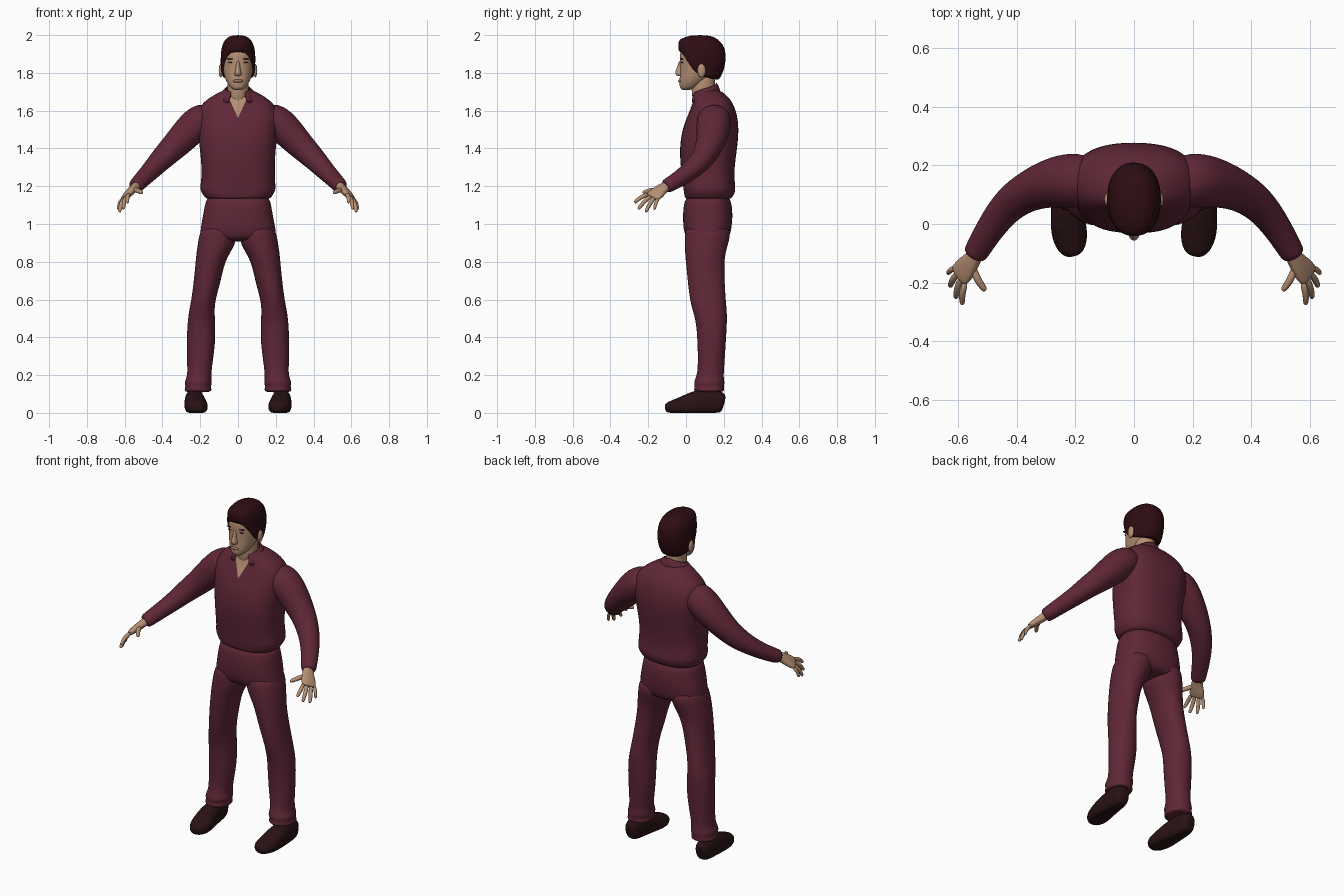
import bpy, bmesh, math
from mathutils import Vector

if "Cube" in bpy.data.objects:
    bpy.data.objects.remove(bpy.data.objects["Cube"], do_unlink=True)


def material(name, r, g, b):
    m = bpy.data.materials.new(name)
    m.use_nodes = True
    m.diffuse_color = (r, g, b, 1)
    bsdf = next(n for n in m.node_tree.nodes if n.type == 'BSDF_PRINCIPLED')
    bsdf.inputs["Base Color"].default_value = (r, g, b, 1)
    return m


CLOTH = material("maroon cloth", 0.115, 0.02, 0.037)
SKIN = material("skin", 0.47, 0.28, 0.175)
LIP = material("lip", 0.33, 0.16, 0.11)
HAIR = material("dark hair", 0.026, 0.004, 0.006)
LEATHER = material("shoe leather", 0.022, 0.006, 0.007)


def finish(name, bm, mat, mirror=False, levels=2):
    """Turn a bmesh into a smooth object with its modifiers."""
    bmesh.ops.recalc_face_normals(bm, faces=bm.faces)
    for f in bm.faces:
        f.smooth = True
    mesh = bpy.data.meshes.new(name)
    bm.to_mesh(mesh)
    bm.free()
    mesh.materials.append(mat)
    ob = bpy.data.objects.new(name, mesh)
    bpy.context.collection.objects.link(ob)
    if mirror:
        ob.modifiers.new("Mirror", 'MIRROR').use_mirror_merge = False
    if levels:
        sub = ob.modifiers.new("Subdivision", 'SUBSURF')
        sub.levels = sub.render_levels = levels
    return ob


def loft(name, rings, mat, mirror=False, follow=False, width=None, n=2.0,
         fold=0.0, seg=20, warp=None, levels=2):
    """Skin oval rings (x, y, z, radius u, radius v), level or across the path."""
    bm = bmesh.new()
    centres = [Vector(r[:3]) for r in rings]
    loops = []
    for i, (c, r) in enumerate(zip(centres, rings)):
        u, v = Vector((1, 0, 0)), Vector((0, 1, 0))
        if follow:
            t = (centres[min(i + 1, len(rings) - 1)] - centres[max(i - 1, 0)]).normalized()
            u = width - t * width.dot(t) if width else t.cross(Vector((0, 0, 1)))
            u.normalize()
            v = u.cross(t)
        loop = []
        for k in range(seg):
            a = math.tau * k / seg
            ca, sa = math.cos(a), math.sin(a)
            g = 1 + fold * (math.sin(3 * a + 2.1 * i) + 0.6 * math.sin(7 * a - 1.7 * i))
            p = c + u * (r[3] * g * math.copysign(abs(ca) ** (2 / n), ca)) \
                  + v * (r[4] * g * math.copysign(abs(sa) ** (2 / n), sa))
            loop.append(bm.verts.new(warp(p) if warp else p))
        loops.append(loop)
    for lo, hi in zip(loops, loops[1:]):
        for k in range(seg):
            j = (k + 1) % seg
            bm.faces.new((lo[k], lo[j], hi[j], hi[k]))
    bm.faces.new(loops[0])
    bm.faces.new(loops[-1])
    return finish(name, bm, mat, mirror, levels)


def stack(rows, x=0.0):
    """Level rings from rows of (z, half width, front y, back y)."""
    return [(x, (f + b) / 2, z, w, (b - f) / 2) for z, w, f, b in rows]


def blob(name, centre, size, mat, mirror=False):
    bm = bmesh.new()
    bmesh.ops.create_uvsphere(bm, u_segments=16, v_segments=10, radius=1)
    for v in bm.verts:
        v.co = Vector(centre) + Vector(a * b for a, b in zip(v.co, size))
    return finish(name, bm, mat, mirror, 0)


# Shirt: body, sleeves, collar
shirt = loft("shirt_body", stack([
    (1.125, .165, 0, .23), (1.145, .18, -.01, .25), (1.18, .205, -.015, .265),
    (1.22, .198, -.018, .26), (1.30, .195, -.03, .257), (1.40, .203, -.037, .272),
    (1.50, .215, -.022, .283), (1.58, .22, .01, .272), (1.64, .195, .035, .25),
    (1.685, .125, .05, .215), (1.715, .07, .055, .17)]), CLOTH, n=2.5, fold=.009)
loft("sleeves", [
    (.13, .15, 1.575, .08, .08), (.21, .15, 1.545, .098, .092), (.285, .14, 1.465, .085, .083),
    (.355, .115, 1.393, .07, .07), (.405, .085, 1.343, .064, .062), (.45, .04, 1.295, .056, .052),
    (.50, -.03, 1.243, .048, .044), (.535, -.09, 1.207, .043, .04),
    (.547, -.112, 1.195, .04, .036)], CLOTH, mirror=True, follow=True, fold=.018)

bm = bmesh.new()
pairs = []
for k in range(25):
    a = math.radians(-150 + 12.5 * k)
    t = abs(a) / math.radians(150)
    s, c = math.sin(a), math.cos(a)
    pairs.append([bm.verts.new(p) for p in (
        (.068 * s, .10 + .062 * c, 1.748 - .05 * t),
        (.082 * s, .10 + .072 * c, 1.738 - .053 * t),
        (.104 * s, .10 + .084 * c, 1.70 - .06 * t))])
for p, q in zip(pairs, pairs[1:]):
    for i in (0, 1):
        bm.faces.new((p[i], q[i], q[i + 1], p[i + 1]))
collar = finish("collar", bm, CLOTH, levels=1)
collar.modifiers.new("Thickness", 'SOLIDIFY').thickness = .008

# Open neckline, laid on the front of the shirt
bm = bmesh.new()
rows = []
for i in range(9):
    z = 1.565 + .0135 * i
    half = .002 + .45 * (z - 1.565)
    rows.append([bm.verts.new((half * k / 4, -.2, z)) for k in range(-4, 5)])
for lo, hi in zip(rows, rows[1:]):
    for k in range(8):
        bm.faces.new((lo[k], lo[k + 1], hi[k + 1], hi[k]))
neckline = finish("neckline", bm, SKIN, levels=0)
wrap = neckline.modifiers.new("Lay on shirt", 'SHRINKWRAP')
wrap.target = shirt
wrap.wrap_method = 'PROJECT'
wrap.use_project_y = True
wrap.use_positive_direction = True
wrap.use_negative_direction = False
wrap.wrap_mode = 'OUTSIDE_SURFACE'
wrap.offset = .004

# Trousers
loft("trouser_hips", stack([
    (1.16, .16, .01, .225), (1.11, .176, -.014, .243), (1.05, .186, -.018, .248),
    (.99, .198, -.016, .245), (.94, .205, -.008, .235), (.905, .18, .02, .21)]),
    CLOTH, n=2.4, fold=.005)
leg_rows = [
    (1.0, .10, .085, .00, .23), (.94, .107, .10, -.008, .236), (.89, .115, .10, -.008, .222),
    (.84, .134, .088, -.005, .21), (.78, .150, .076, .0, .203), (.69, .165, .072, .008, .205),
    (.60, .183, .064, .02, .212), (.54, .191, .068, .035, .217), (.48, .195, .074, .052, .218),
    (.39, .195, .077, .06, .213), (.29, .20, .071, .062, .206), (.21, .205, .063, .06, .2),
    (.18, .208, .068, .048, .202), (.16, .21, .074, .04, .205), (.14, .211, .067, .047, .2),
    (.122, .212, .074, .04, .204), (.108, .212, .066, .05, .198)]
loft("trouser_legs", [(x, (f + b) / 2, z, w, (b - f) / 2) for z, x, w, f, b in leg_rows],
     CLOTH, mirror=True, n=2.1, fold=.014)


# Shoes with flat soles
def on_ground(p):
    return Vector((p.x, p.y, max(p.z, 0)))


loft("shoes", [
    (.236, .203, .05, .025, .04), (.235, .188, .055, .043, .06), (.232, .12, .06, .05, .072),
    (.228, .04, .05, .057, .066), (.222, -.02, .036, .063, .05), (.215, -.065, .03, .057, .04),
    (.209, -.097, .027, .04, .029), (.206, -.11, .024, .018, .016)],
    LEATHER, mirror=True, follow=True, n=2.3, warp=on_ground)

# Hands: palm, four fingers, thumb
across = Vector((-.52, -.78, .35))
loft("palms", [
    (.525, -.075, 1.215, .026, .024), (.548, -.118, 1.193, .029, .023),
    (.572, -.148, 1.168, .042, .021), (.590, -.17, 1.150, .044, .017),
    (.600, -.182, 1.140, .038, .012)], SKIN, mirror=True, follow=True, width=across, n=2.3)


def finger(name, root, tip, r):
    root, tip = Vector(root), Vector(tip)
    bend = (root + tip) / 2 + Vector((.007, -.003, .007))
    path = [(root, r), (bend, r), (tip.lerp(bend, .2), r * .85), (tip, r * .5)]
    loft(name, [(*p, q, q) for p, q in path], SKIN, mirror=True, follow=True, seg=8)


tips = {"index": (.585, -.274, 1.112), "middle": (.607, -.253, 1.078),
        "ring": (.627, -.213, 1.062), "little": (.634, -.168, 1.075)}
for i, (label, tip) in enumerate(tips.items()):
    root = Vector((.592, -.172, 1.148)) + across * (.033 - .022 * i)
    finger(label + "_fingers", root, tip, .0125 if i < 3 else .0105)
finger("thumbs", (.552, -.140, 1.180), (.506, -.228, 1.165), .0145)

# Neck and head
loft("neck", stack([(1.60, .05, .06, .15), (1.65, .056, .036, .16), (1.70, .056, .028, .155),
                    (1.75, .056, .03, .155), (1.80, .056, .04, .15)]), SKIN)
loft("head", stack([
    (1.708, .022, -.022, .02), (1.722, .042, -.034, .06), (1.75, .06, -.036, .10),
    (1.78, .073, -.034, .14), (1.82, .082, -.032, .175), (1.86, .086, -.034, .19),
    (1.90, .086, -.036, .195), (1.94, .078, -.022, .185), (1.975, .05, .01, .15)]),
    SKIN, n=2.15)
blob("ears", (.091, .082, 1.812), (.011, .022, .036), SKIN, mirror=True)
loft("nose", stack([(1.782, .014, -.044, -.01), (1.79, .021, -.055, -.01),
                    (1.803, .018, -.06, -.01), (1.83, .011, -.047, -.01),
                    (1.868, .010, -.037, -.01)]), SKIN, seg=12)
blob("lips", (0, -.031, 1.757), (.027, .011, .009), LIP)
blob("eyes", (.037, -.021, 1.855), (.014, .006, .004), HAIR, mirror=True)
blob("eyebrows", (.038, -.022, 1.874), (.021, .008, .0035), HAIR, mirror=True)


# Hair cap with a hairline that drops from brow to nape
def hairline(p):
    rim = 1.915 - .125 * min(max((p.y + .03) / .08, 0), 1) - .035 * min(max((p.y - .05) / .1, 0), 1)
    return Vector((p.x, p.y, rim + (p.z - 1.76) * (2.0 - rim) / .24))


loft("hair", stack([
    (1.76, .082, -.036, .165), (1.775, .089, -.04, .18), (1.82, .092, -.042, .202),
    (1.88, .093, -.042, .214), (1.94, .087, -.034, .207), (1.98, .066, -.004, .17),
    (2.0, .034, .03, .125)]), HAIR, n=2.2, fold=.009, seg=28, warp=hairline)
